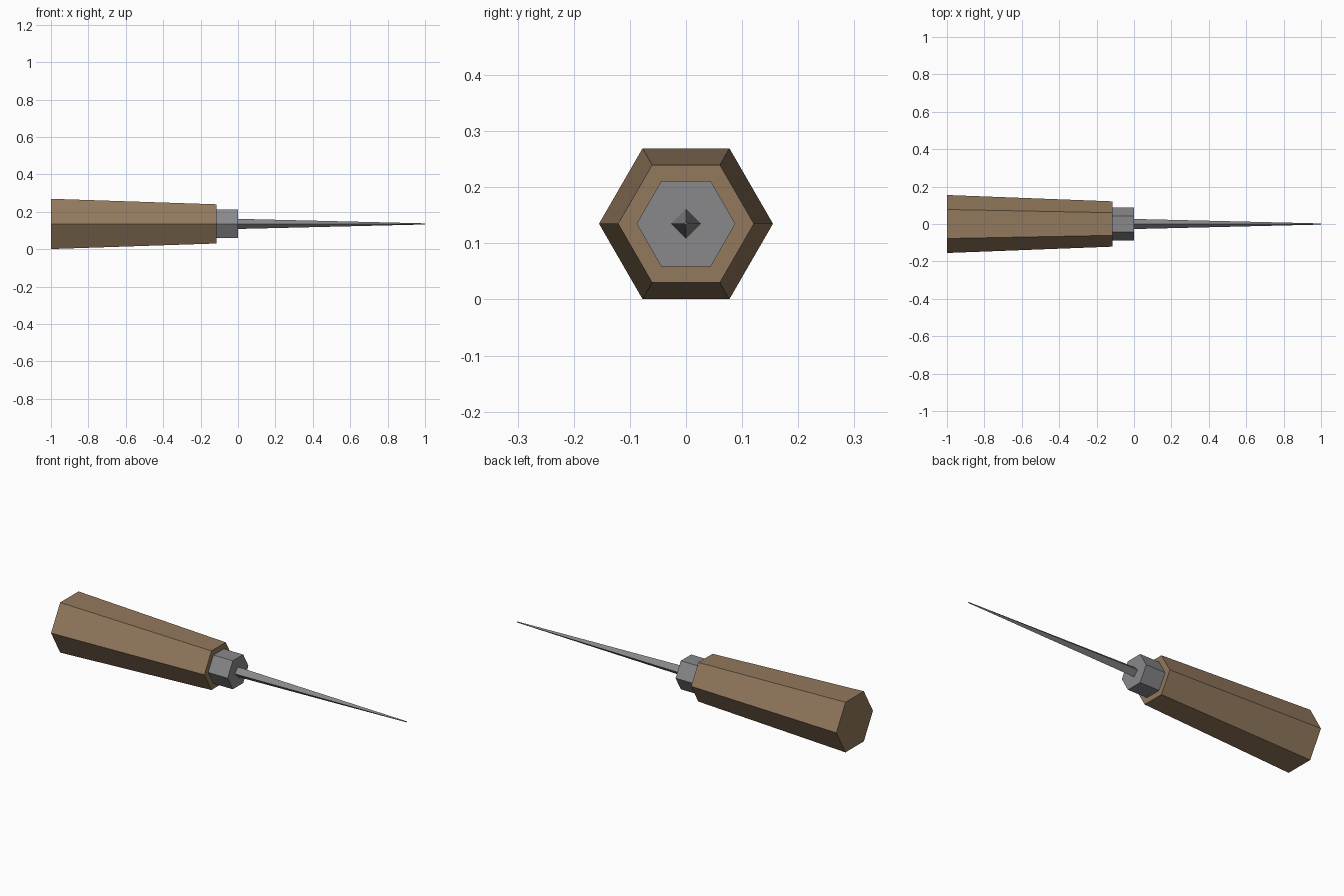
import bpy
import bmesh
from math import cos, sin, tau

cube = bpy.data.objects.get("Cube")
if cube:
    bpy.data.objects.remove(cube, do_unlink=True)

AXIS_Z = 0.135


def make_material(name, rgb):
    mat = bpy.data.materials.new(name)
    mat.use_nodes = True
    colour = (*rgb, 1.0)
    mat.diffuse_color = colour
    bsdf = mat.node_tree.nodes["Principled BSDF"]
    bsdf.inputs["Base Color"].default_value = colour
    bsdf.inputs["Roughness"].default_value = 0.7
    return mat


def tapered_prism(name, sides, x0, r0, x1, r1, mat):
    """Flat-sided prism along x, with corners on the y axis and closed ends."""
    bm = bmesh.new()
    rings = []
    for x, r in ((x0, r0), (x1, r1)):
        rings.append([bm.verts.new((x, r * cos(tau * i / sides),
                                    r * sin(tau * i / sides)))
                      for i in range(sides)])
    a, b = rings
    for i in range(sides):
        j = (i + 1) % sides
        bm.faces.new((a[i], a[j], b[j], b[i]))
    bm.faces.new(a)
    bm.faces.new(b)
    bmesh.ops.recalc_face_normals(bm, faces=bm.faces)
    mesh = bpy.data.meshes.new(name)
    bm.to_mesh(mesh)
    bm.free()
    mesh.materials.append(mat)
    obj = bpy.data.objects.new(name, mesh)
    obj.location.z = AXIS_Z
    bpy.context.collection.objects.link(obj)
    return obj


wood = make_material("brown wood", (0.29, 0.19, 0.11))
steel = make_material("grey steel", (0.25, 0.25, 0.265))

# Hexagonal grip, ferrule and four-sided spike
tapered_prism("handle", 6, -1.0, 0.155, -0.115, 0.121, wood)
tapered_prism("collar", 6, -0.115, 0.088, 0.0, 0.088, steel)
tapered_prism("spike", 4, 0.0, 0.027, 1.0, 0.003, steel)
